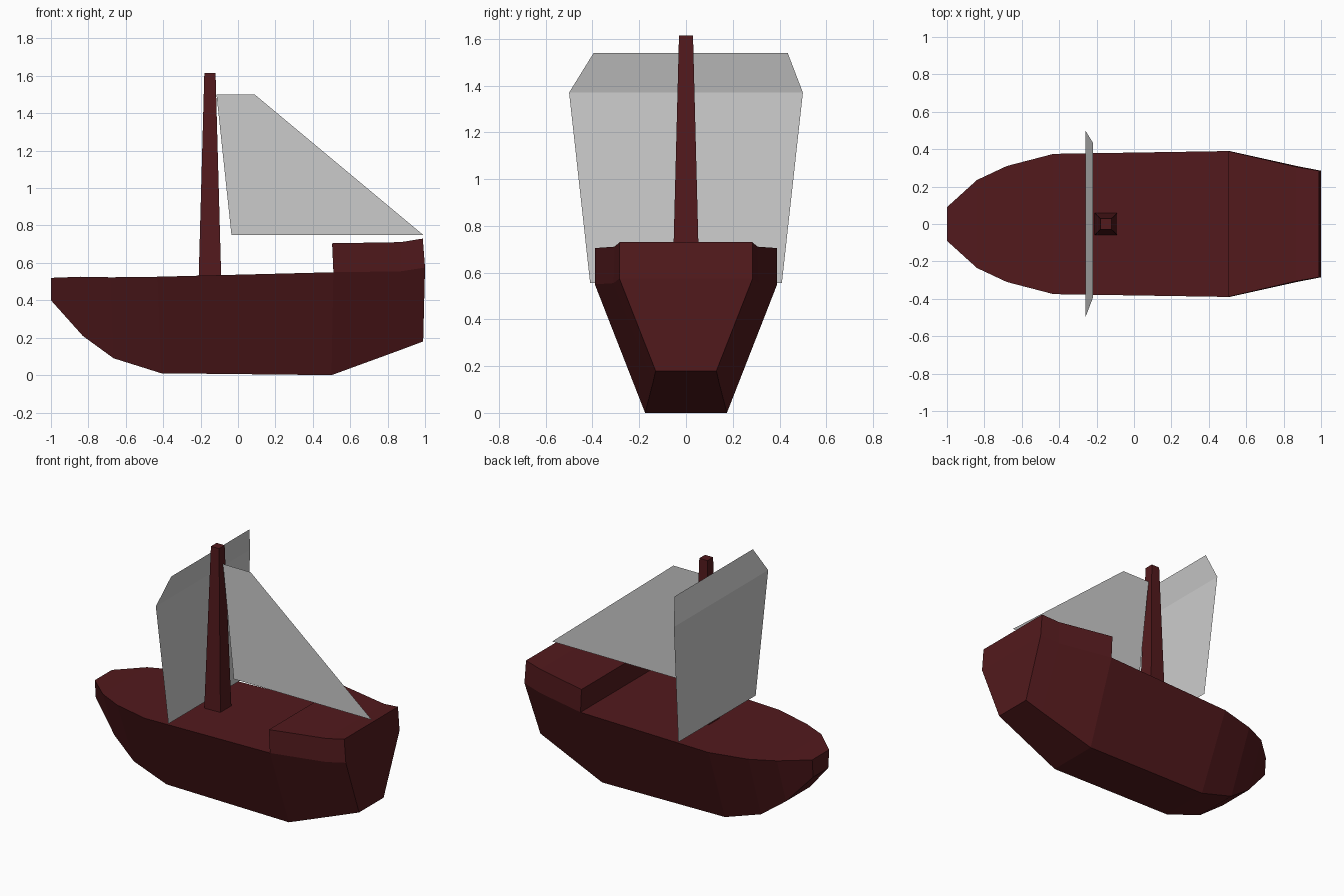
import bpy, bmesh

if "Cube" in bpy.data.objects:
    bpy.data.objects.remove(bpy.data.objects["Cube"])


def make(name, verts, faces, mat=None):
    bm = bmesh.new()
    vs = [bm.verts.new(v) for v in verts]
    for f in faces:
        bm.faces.new([vs[i] for i in f])
    bmesh.ops.recalc_face_normals(bm, faces=bm.faces)
    me = bpy.data.meshes.new(name)
    bm.to_mesh(me)
    bm.free()
    if mat:
        me.materials.append(mat)
    ob = bpy.data.objects.new(name, me)
    bpy.context.collection.objects.link(ob)
    return ob


def loft(name, stations, mat):
    """Closed loft; station = upper (x, half width, z), lower (x, half width, z)."""
    verts, faces = [], []
    for (tx, tw, tz), (bx, bw, bz) in stations:
        verts += [(tx, -tw, tz), (tx, tw, tz), (bx, bw, bz), (bx, -bw, bz)]
    n = len(stations)
    for s in range(n - 1):
        for k in range(4):
            a, b = s * 4 + k, s * 4 + (k + 1) % 4
            faces.append((a, b, b + 4, a + 4))
    faces += [(0, 1, 2, 3), tuple(range(4 * n - 4, 4 * n))]
    return make(name, verts, faces, mat)


wood = bpy.data.materials.new("dark_red_wood")
wood.diffuse_color = (0.085, 0.01, 0.012, 1)
wood.use_nodes = True
wood.node_tree.nodes["Principled BSDF"].inputs["Base Color"].default_value = wood.diffuse_color

# Hull: deck edge and keel edge, bow to stern
deck = [(-1, 0.09, 0.52), (-0.84, 0.235, 0.526), (-0.68, 0.31, 0.523), (-0.43, 0.375, 0.526),
        (0.51, 0.39, 0.55), (0.87, 0.31, 0.555), (1.0, 0.285, 0.575)]
keel = [(-1, 0.08, 0.40), (-0.83, 0.125, 0.21), (-0.665, 0.155, 0.09), (-0.41, 0.172, 0.01),
        (0.5, 0.175, 0.0), (0.87, 0.14, 0.135), (0.99, 0.13, 0.18)]
loft("hull", list(zip(deck, keel)), wood)

# Raised stern deck
top = [(0.503, 0.39, 0.705), (0.87, 0.305, 0.711), (0.988, 0.285, 0.73)]
loft("stern_deck", list(zip(top, deck[4:])), wood)

# Tapered square mast
cx = -0.15
loft("mast", [((cx - 0.06, 0.058, 0.53), (cx + 0.06, 0.058, 0.53)),
              ((cx - 0.03, 0.03, 1.615), (cx + 0.03, 0.03, 1.615))], wood)

# Square sail: single sheet, bent at the upper fold
make("square_sail",
     [(-0.23, -0.41, 0.555), (-0.23, 0.41, 0.555), (-0.26, 0.50, 1.37),
      (-0.22, 0.435, 1.54), (-0.22, -0.395, 1.54), (-0.26, -0.50, 1.37)],
     [(0, 1, 2, 5), (5, 2, 3, 4)])

# Fore-and-aft sail: single flat sheet
make("aft_sail",
     [(-0.035, 0.005, 0.75), (0.99, 0.005, 0.75), (0.09, 0.005, 1.5), (-0.115, 0.005, 1.5)],
     [(0, 1, 2, 3)])
